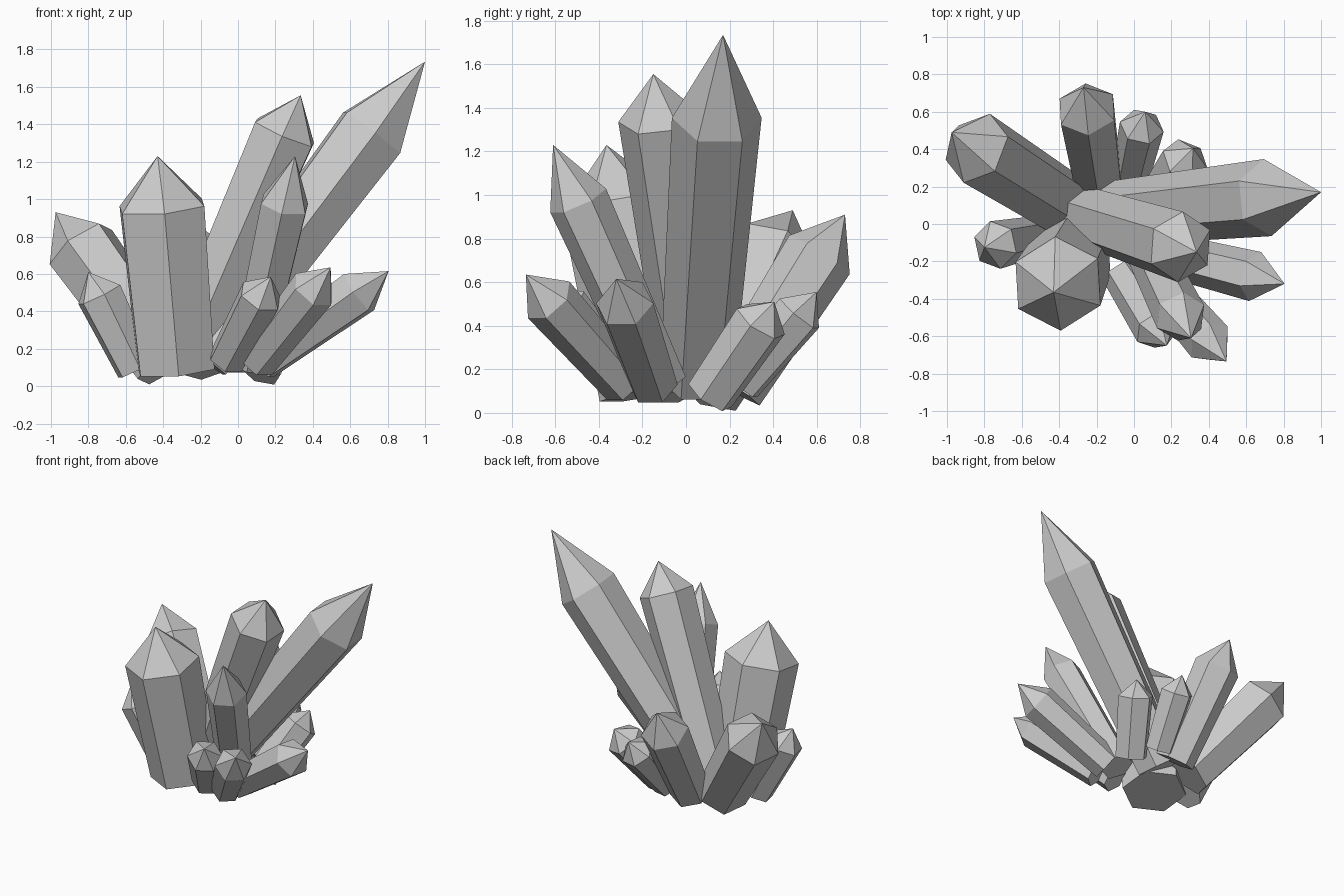
import bpy, bmesh
from math import cos, sin, radians
from mathutils import Vector

if "Cube" in bpy.data.objects:
    bpy.data.objects.remove(bpy.data.objects["Cube"])


def crystal(name, base, tip, radius, shoulder=0.77, taper=0.85, roll=0):
    """Six-sided prism that widens to a shoulder, then closes in a point."""
    base, tip = Vector(base), Vector(tip)
    axis = (tip - base).normalized()
    side = axis.cross(Vector((0, 0, 1))).normalized()   # level corner direction
    up = side.cross(axis)
    bm = bmesh.new()

    def ring(centre, r):
        angles = [radians(roll + 60 * i) for i in range(6)]
        return [bm.verts.new(centre + r * (cos(a) * side + sin(a) * up)) for a in angles]

    low = ring(base, radius * taper)
    high = ring(base.lerp(tip, shoulder), radius)
    point = bm.verts.new(tip)
    bm.faces.new(low)
    for i in range(6):
        j = (i + 1) % 6
        bm.faces.new((low[i], low[j], high[j], high[i]))
        bm.faces.new((high[i], high[j], point))
    bmesh.ops.recalc_face_normals(bm, faces=bm.faces)
    mesh = bpy.data.meshes.new(name)
    bm.to_mesh(mesh)
    bm.free()
    bpy.context.collection.objects.link(bpy.data.objects.new(name, mesh))


# Tall central crystals
crystal("tallest_crystal", (-0.19, 0.05, 0.15), (1.0, 0.17, 1.735), 0.207, 0.76, 0.82)
crystal("tall_crystal", (-0.26, 0.04, 0.18), (0.335, -0.15, 1.555), 0.19, 0.855, roll=-15)
crystal("front_tall_crystal", (0.06, -0.11, 0.12), (0.305, -0.61, 1.23), 0.14)
crystal("upright_crystal", (-0.33, -0.17, 0.09), (-0.43, -0.365, 1.23), 0.255, 0.765, 0.9)

# Medium leaning crystals
crystal("left_back_crystal", (-0.39, 0.12, 0.12), (-0.975, 0.49, 0.93), 0.2, 0.77, 0.88, roll=-15)
crystal("back_crystal", (-0.19, 0.22, 0.11), (-0.27, 0.73, 0.91), 0.165, roll=-25)

# Small crystals around the foot
crystal("left_small_crystal", (-0.545, -0.07, 0.09), (-0.80, -0.125, 0.61), 0.13)
crystal("front_small_crystal", (-0.06, -0.28, 0.14), (0.175, -0.65, 0.585), 0.122)
crystal("front_right_small_crystal", (0.10, -0.28, 0.13), (0.495, -0.735, 0.635), 0.127)
crystal("right_small_crystal", (0.12, -0.15, 0.13), (0.805, -0.32, 0.615), 0.135)
crystal("back_small_crystal", (-0.02, 0.25, 0.13), (0.06, 0.60, 0.555), 0.12)
crystal("back_right_small_crystal", (0.12, 0.11, 0.08), (0.315, 0.405, 0.51), 0.13, 0.79, 0.9, roll=-15)
